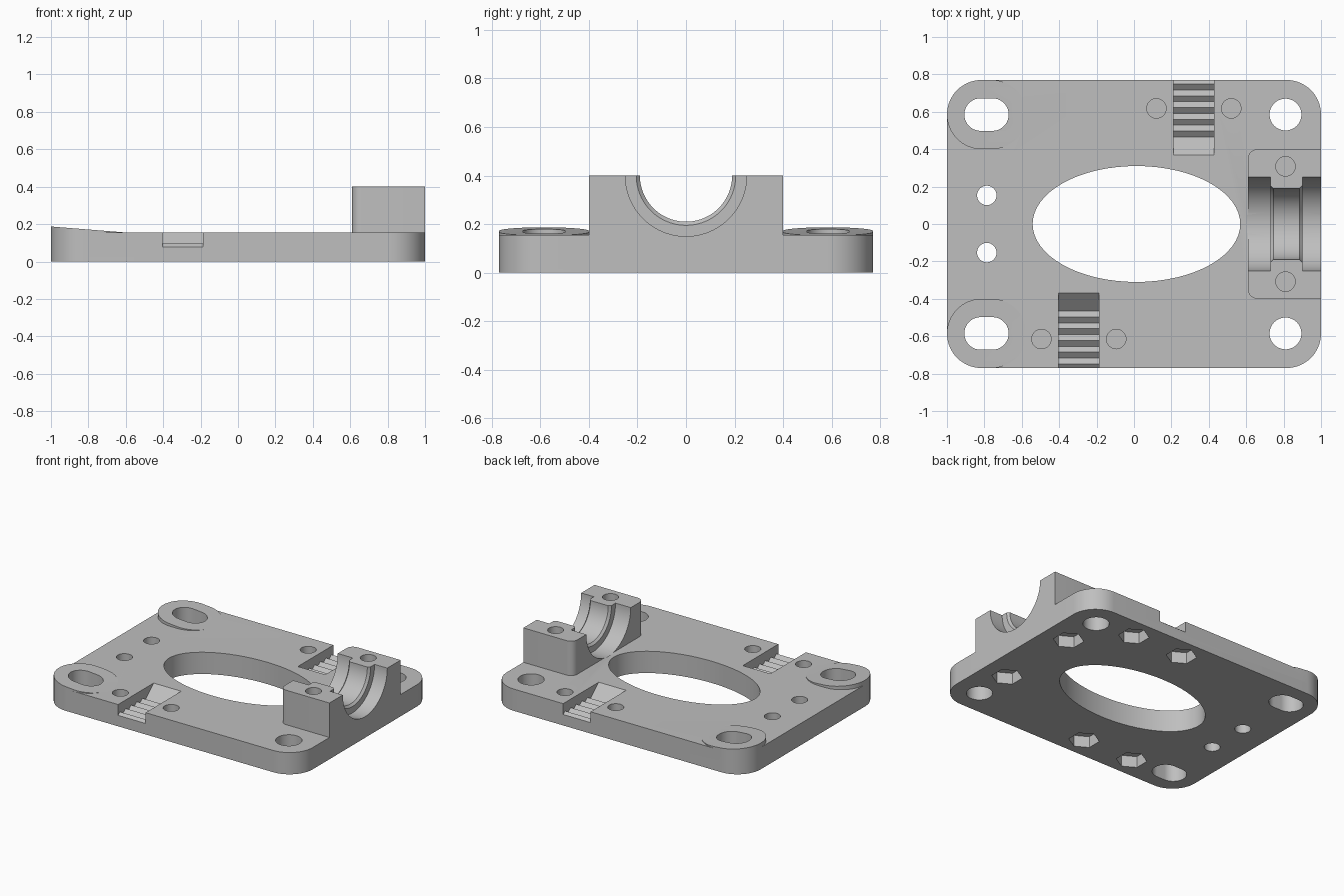
import bpy, bmesh
from math import sin, cos, pi, radians
from mathutils import Vector

cube = bpy.data.objects.get("Cube")
if cube:
    bpy.data.objects.remove(cube, do_unlink=True)

grey = bpy.data.materials.new("plain_grey")
grey.use_nodes = True
color = (0.52, 0.52, 0.52, 1)
grey.diffuse_color = color
grey.node_tree.nodes["Principled BSDF"].inputs["Base Color"].default_value = color

TOP = 0.155          # plate thickness
EDGE_Y = 0.77        # half depth of the plate
CORNER = 0.185       # plate corner radius
BOLT = 0.052


def loft(name, rings):
    """Solid through rings of equal point count, capped at both ends."""
    bm = bmesh.new()
    loops = [[bm.verts.new(p) for p in ring] for ring in rings]
    n = len(loops[0])
    for a, b in zip(loops, loops[1:]):
        for i in range(n):
            j = (i + 1) % n
            bm.faces.new((a[i], a[j], b[j], b[i]))
    bm.faces.new(loops[0])
    bm.faces.new(loops[-1])
    bmesh.ops.recalc_face_normals(bm, faces=bm.faces)
    mesh = bpy.data.meshes.new(name)
    bm.to_mesh(mesh)
    bm.free()
    mesh.materials.append(grey)
    obj = bpy.data.objects.new(name, mesh)
    bpy.context.collection.objects.link(obj)
    return obj


def prism(name, outline, z0, z1):
    return loft(name, [[(x, y, z) for x, y in outline] for z in (z0, z1)])


def rounded(corners, steps=16):
    """Outline from four (x, y, radius) corners, counter-clockwise from +x +y."""
    pts = []
    for k, (cx, cy, r) in enumerate(corners):
        for i in range(steps + 1):
            a = pi / 2 * (k + i / steps)
            p = (cx + r * cos(a), cy + r * sin(a))
            if not pts or (Vector(p) - Vector(pts[-1])).length > 1e-5:
                pts.append(p)
    if (Vector(pts[0]) - Vector(pts[-1])).length < 1e-5:
        pts.pop()
    return pts


def slot(x0, x1, y, r):
    return rounded([(x1, y, r), (x0, y, r), (x0, y, r), (x1, y, r)])


def circle(x, y, r):
    return slot(x, x, y, r)


def combine(part, other, operation):
    mod = part.modifiers.new(operation.lower(), 'BOOLEAN')
    mod.operation, mod.solver, mod.object = operation, 'EXACT', other
    bpy.context.view_layer.objects.active = part
    bpy.ops.object.modifier_apply(modifier=mod.name)
    bpy.data.objects.remove(other, do_unlink=True)


# Base plate with rounded corners
cx, cy = 1 - CORNER, EDGE_Y - CORNER
plate = prism("mounting_plate", rounded([(cx, cy, CORNER), (-cx, cy, CORNER),
              (-cx, -cy, CORNER), (cx, -cy, CORNER)]), 0, TOP)

# Sloping pads around the two slotted holes
for s in (-1, 1):
    pad_outline = slot(-cx, -0.76, s * cy, CORNER)
    pad = loft("sloped_pad", [
        [(x, y, 0.08) for x, y in pad_outline],
        [(x, y, 0.187 - 0.08 * (x + 1)) for x, y in pad_outline]])
    combine(plate, pad, 'UNION')

# Bearing block with rounded inner corners
block = prism("bearing_block", rounded([(1, 0.4, 0), (0.66, 0.35, 0.05),
              (0.66, -0.35, 0.05), (1, -0.4, 0)], 8), 0.05, 0.4)
combine(plate, block, 'UNION')

# Stepped half-round bearing seat
SEGMENTS = 96
steps = [(0.605, 0.25), (0.73, 0.25), (0.73, 0.205), (0.745, 0.19),
         (0.885, 0.19), (0.9, 0.205), (0.9, 0.25), (1.05, 0.25)]
seat = loft("seat_cutter", [
    [(x, r * cos(2 * pi * i / SEGMENTS), 0.4 + r * sin(2 * pi * i / SEGMENTS))
     for i in range(SEGMENTS)] for x, r in steps])
combine(plate, seat, 'DIFFERENCE')

# Large oval opening
oval = [(0.013 + 0.555 * x, 0.31 * y) for x, y in circle(0, 0, 1)]
combine(plate, prism("oval_cutter", oval, -0.1, 0.3), 'DIFFERENCE')

# Through holes: round and slotted corners, plus a small pair
through = []
for s in (-1, 1):
    through += [circle(0.81, s * cy, 0.085),
                slot(-0.82, -0.757, s * cy, 0.087),
                circle(-0.787, s * 0.153, BOLT)]
for outline in through:
    combine(plate, prism("hole_cutter", outline, -0.1, 0.3), 'DIFFERENCE')

# Blind bolt holes above hexagonal nut pockets
bolts = [(0.12, 0.618), (0.52, 0.618), (-0.495, -0.615), (-0.095, -0.615),
         (0.81, 0.308), (0.81, -0.308)]
for x, y in bolts:
    combine(plate, prism("bolt_cutter", circle(x, y, BOLT), 0.09, 0.5), 'DIFFERENCE')
    hexagon = [(x + 0.1 * cos(radians(30 + 60 * i)), y + 0.1 * sin(radians(30 + 60 * i)))
               for i in range(6)]
    combine(plate, prism("nut_cutter", hexagon, -0.1, 0.08), 'DIFFERENCE')

# Belt channels: a ramp down to a row of triangular teeth, open at the plate edge
PITCH, TEETH = 0.063, 5
channel = [(0.32, 0.2), (0.465, 0.07)]
for i in range(TEETH):
    y = 0.465 + PITCH * i
    channel += [(y + PITCH / 2, 0.095), (y + PITCH, 0.07)]
channel.append((channel[-1][0], 0.2))
for x0, x1, s in ((0.212, 0.428, 1), (-0.405, -0.188, -1)):
    cutter = loft("belt_cutter", [[(x, s * y, z) for y, z in channel] for x in (x0, x1)])
    combine(plate, cutter, 'DIFFERENCE')

# Smooth round walls, keep edges sharp
bpy.ops.object.select_all(action='DESELECT')
plate.select_set(True)
bpy.context.view_layer.objects.active = plate
bpy.ops.object.shade_smooth_by_angle(angle=radians(25))
